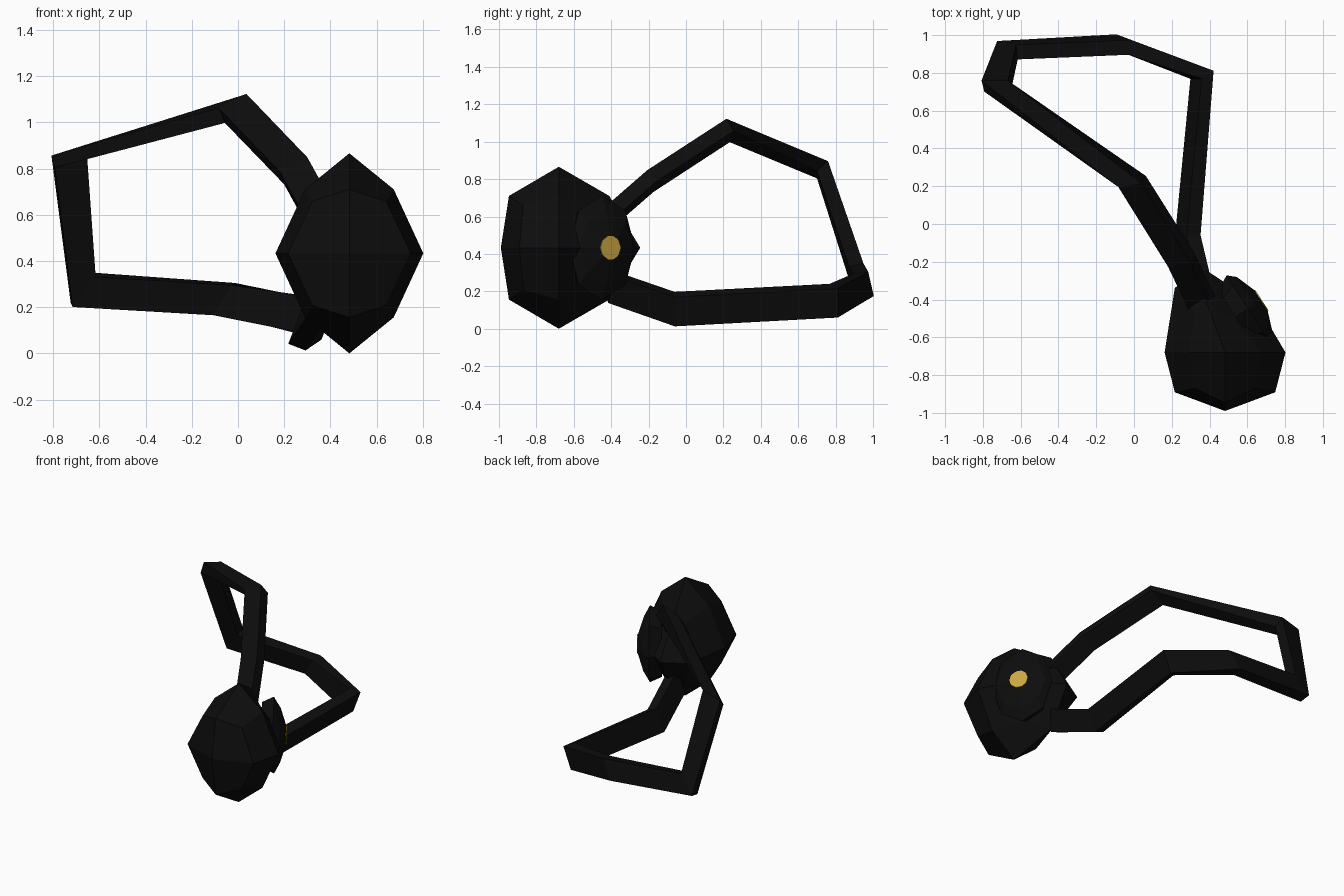
import bpy, bmesh, math
from mathutils import Vector, Matrix

cube = bpy.data.objects.get("Cube")
if cube:
    bpy.data.objects.remove(cube)


def material(name, rgb):
    m = bpy.data.materials.new(name)
    m.use_nodes = True
    color = (*rgb, 1)
    m.diffuse_color = color
    m.node_tree.nodes["Principled BSDF"].inputs["Base Color"].default_value = color
    return m


black = material("black", (0.004, 0.004, 0.004))
gold = material("gold", (0.6, 0.39, 0.055))


def finish(bm, name, mat):
    bmesh.ops.recalc_face_normals(bm, faces=bm.faces)
    mesh = bpy.data.meshes.new(name)
    bm.to_mesh(mesh)
    bm.free()
    mesh.materials.append(mat)
    obj = bpy.data.objects.new(name, mesh)
    bpy.context.collection.objects.link(obj)
    return obj


# Faceted body: a once-divided cube rounded into an egg, pulled in at the back left
bm = bmesh.new()
bmesh.ops.create_cube(bm, size=2)
bmesh.ops.subdivide_edges(bm, edges=bm.edges[:], cuts=1, use_grid_fill=True)
for v in bm.verts:
    sx, sy, sz = (round(c) for c in v.co)
    x = sx * 0.32 * (0.6 if sz else 1) * (0.83 if sy else 1)
    z = sz * 0.433 * (1, 0.64, 0.52)[abs(sx) + abs(sy)]
    if sy > 0:
        y = 0.435 * (0.79 if sx else 1) * (0.62 if sz else 1)
        if sx >= 0:
            x -= 0.1
        if sx > 0:
            y *= 0.76
    else:
        y = sy * 0.31 * (0.68 if sx else 1) * (0.86 if sz else 1)
        if sx and sz:
            y = sy * 0.19
    v.co = Vector((0.482 + x, -0.68 + y, 0.433 + z))
finish(bm, "body", black)

# Shallow oval dome on the back left of the body, with a round gold plate
normal = Vector((0.84, 0.545, 0)).normalized()
side = Vector((-normal.y, normal.x, 0))
up = Vector((0, 0, 1))
dome_center = Vector((0.672, -0.405, 0.433))


def dome_ring(bm, wide, tall, offset, sides=8):
    ring = []
    for i in range(sides):
        a = math.tau * i / sides
        p = dome_center + normal * offset + side * wide * math.cos(a) + up * tall * math.sin(a)
        ring.append(bm.verts.new(p))
    return ring


def bridge(bm, r, s):
    n = len(r)
    for i in range(n):
        bm.faces.new((r[i], r[(i + 1) % n], s[(i + 1) % n], s[i]))


bm = bmesh.new()
rings = [dome_ring(bm, *spec) for spec in
         [(0.17, 0.24, -0.16), (0.21, 0.28, -0.08), (0.175, 0.2, -0.04), (0.066, 0.066, 0)]]
for r, s in zip(rings, rings[1:]):
    bridge(bm, r, s)
bm.faces.new(rings[0])
bm.faces.new(rings[-1])
finish(bm, "dome", black)

bm = bmesh.new()
back, front = (dome_ring(bm, 0.065, 0.065, d, 10) for d in (-0.002, 0.005))
bridge(bm, back, front)
bm.faces.new(back)
bm.faces.new(front)
finish(bm, "gold_plate", gold)

# Strap: flat band swept around an angular loop; each joint has a centre and a half-width vector
joints = [
    ((0.36, -0.42, 0.59), (0.06, 0.01, 0.03)),
    ((0.25, -0.19, 0.79), (0.06, 0.01, 0.03)),
    ((-0.01, 0.225, 1.06), (0.06, 0.01, 0.03)),
    ((-0.73, 0.73, 0.85), (0.07, 0, 0.02)),
    ((-0.67, 0.92, 0.275), (0.05, -0.01, 0.065)),
    ((-0.06, 0.95, 0.235), (0.04, -0.015, 0.065)),
    ((0.36, 0.79, 0.15), (0.03, 0, 0.078)),
    ((0.285, -0.06, 0.105), (0.03, 0, 0.078)),
    ((0.37, -0.42, 0.23), (0.03, 0, 0.078)),
]
path = [Vector(c) for c, _ in joints]
bm = bmesh.new()
rings = []
for i, (center, half) in enumerate(joints):
    a = Vector(half)
    tangent = Vector()
    if i > 0:
        tangent += (path[i] - path[i - 1]).normalized()
    if i < len(path) - 1:
        tangent += (path[i + 1] - path[i]).normalized()
    b = tangent.cross(a).normalized() * 0.04
    rings.append([bm.verts.new(path[i] + a * p + b * q)
                  for p, q in ((1, 1), (1, -1), (-1, -1), (-1, 1))])
for r, s in zip(rings, rings[1:]):
    bridge(bm, r, s)
bm.faces.new(rings[0])
bm.faces.new(rings[-1])
finish(bm, "strap", black)
